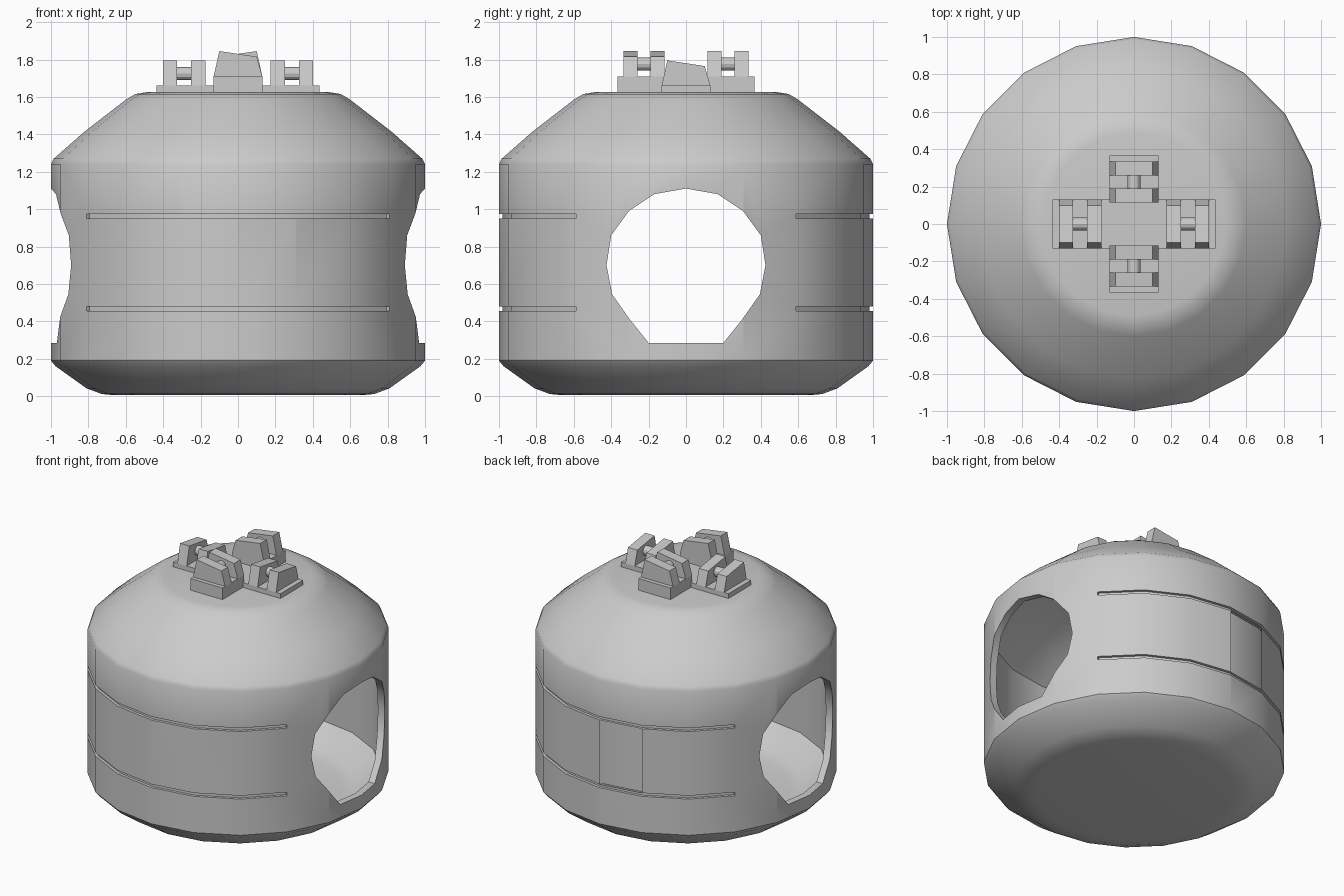
import bpy, bmesh
from math import sin, cos, pi, radians
from mathutils import Matrix

if "Cube" in bpy.data.objects:
    bpy.data.objects.remove(bpy.data.objects["Cube"])

def finish(name, bm, normals=True):
    if normals:
        bmesh.ops.recalc_face_normals(bm, faces=bm.faces)
    me = bpy.data.meshes.new(name)
    bm.to_mesh(me)
    bm.free()
    ob = bpy.data.objects.new(name, me)
    bpy.context.collection.objects.link(ob)
    return ob

def lathe(bm, profile, sides=20, flip=False):
    rings = [[bm.verts.new((r * cos(2*pi*i/sides), r * sin(2*pi*i/sides), z))
              for i in range(sides)] for r, z in profile]
    faces = []
    for a, b in zip(rings, rings[1:]):
        for i in range(sides):
            j = (i + 1) % sides
            faces.append(bm.faces.new((a[i], a[j], b[j], b[i])))
    faces.append(bm.faces.new(rings[0][::-1]))
    faces.append(bm.faces.new(rings[-1]))
    if flip:
        bmesh.ops.reverse_faces(bm, faces=faces)

def prism(name, outline, x0, x1):
    # outline in (y, z), extruded along x
    bm = bmesh.new()
    a = [bm.verts.new((x0, y, z)) for y, z in outline]
    b = [bm.verts.new((x1, y, z)) for y, z in outline]
    n = len(a)
    bm.faces.new(a)
    bm.faces.new(b[::-1])
    for i in range(n):
        j = (i + 1) % n
        bm.faces.new((a[i], b[i], b[j], a[j]))
    return finish(name, bm)

def cut(ob, cutter):
    m = ob.modifiers.new("cut", 'BOOLEAN')
    m.operation, m.solver, m.object = 'DIFFERENCE', 'EXACT', cutter
    bpy.context.view_layer.objects.active = ob
    bpy.ops.object.modifier_apply(modifier=m.name)
    bpy.data.objects.remove(cutter)

# hollow body shell: outer skin and inner cavity
bm = bmesh.new()
lathe(bm, [(.66, .005), (.73, .012), (.81, .042), (.975, .16), (1, .19),
           (1, 1.24), (.985, 1.27), (.82, 1.415), (.6, 1.585), (.55, 1.615), (.49, 1.625)])
lathe(bm, [(.7, .06), (.79, .09), (.95, .21), (.95, 1.23), (.79, 1.375), (.55, 1.56), (.48, 1.575)],
      flip=True)
body = finish("canister_body", bm, normals=False)

# side opening, cut straight through along x
half = [(.2, .285), (.3, .41), (.395, .545), (.425, .7), (.4, .86), (.305, .99), (.17, 1.08)]
hole = half + [(0, 1.11)] + [(-y, z) for y, z in half[::-1]]
cut(body, prism("opening_cutter", hole, -1.5, 1.5))

# thin grooves wrapping the front and the back
for start in (36, 216):
    for z in (.455, .95):
        bm = bmesh.new()
        rings = []
        for i in range(7):
            a = radians(start + 18 * i)
            rings.append([bm.verts.new((r * cos(a), r * sin(a), h))
                          for r, h in ((.98, z), (1.1, z), (1.1, z + .025), (.98, z + .025))])
        for p, q in zip(rings, rings[1:]):
            for k in range(4):
                bm.faces.new((p[k], p[(k+1) % 4], q[(k+1) % 4], q[k]))
        bm.faces.new(rings[0])
        bm.faces.new(rings[-1])
        cut(body, finish("groove_cutter", bm))

bpy.ops.object.select_all(action='DESELECT')
body.select_set(True)
bpy.context.view_layer.objects.active = body
bpy.ops.object.shade_smooth_by_angle(angle=radians(32))

# lid clips: base plate, two sloped lugs and a pin, built pointing along +x
def box(name, x0, x1, y, z0, z1):
    return prism(name, [(-y, z0), (y, z0), (y, z1), (-y, z1)], x0, x1)

def clip(label, turn, inner, outer, lugs, top, slope):
    s = slope
    lug = [(-.13 * s, top), (-.1 * s, top + .135), (.1 * s, top + .105), (.13 * s, top)]
    parts = [box(label + "_base", inner, outer, .13, 1.61, top)]
    for n, x in enumerate(lugs):
        parts.append(prism(f"{label}_lug_{n + 1}", lug, x, x + .075))
    pin = [(.035 * cos(k * pi / 6), top + .065 + .035 * sin(k * pi / 6)) for k in range(12)]
    parts.append(prism(label + "_pin", pin, lugs[0] + .03, lugs[1] + .03))
    for p in parts:
        p.data.transform(Matrix.Rotation(radians(turn), 4, 'Z'))

clip("right_clip", 0, .13, .435, (.175, .325), 1.66, 1)
clip("left_clip", 180, .13, .435, (.175, .325), 1.66, -1)
clip("back_clip", 90, .115, .365, (.115, .26), 1.71, 1)
clip("front_clip", 270, .115, .365, (.115, .26), 1.71, 1)
box("clip_center_plate", -.13, .13, .115, 1.61, 1.66)
